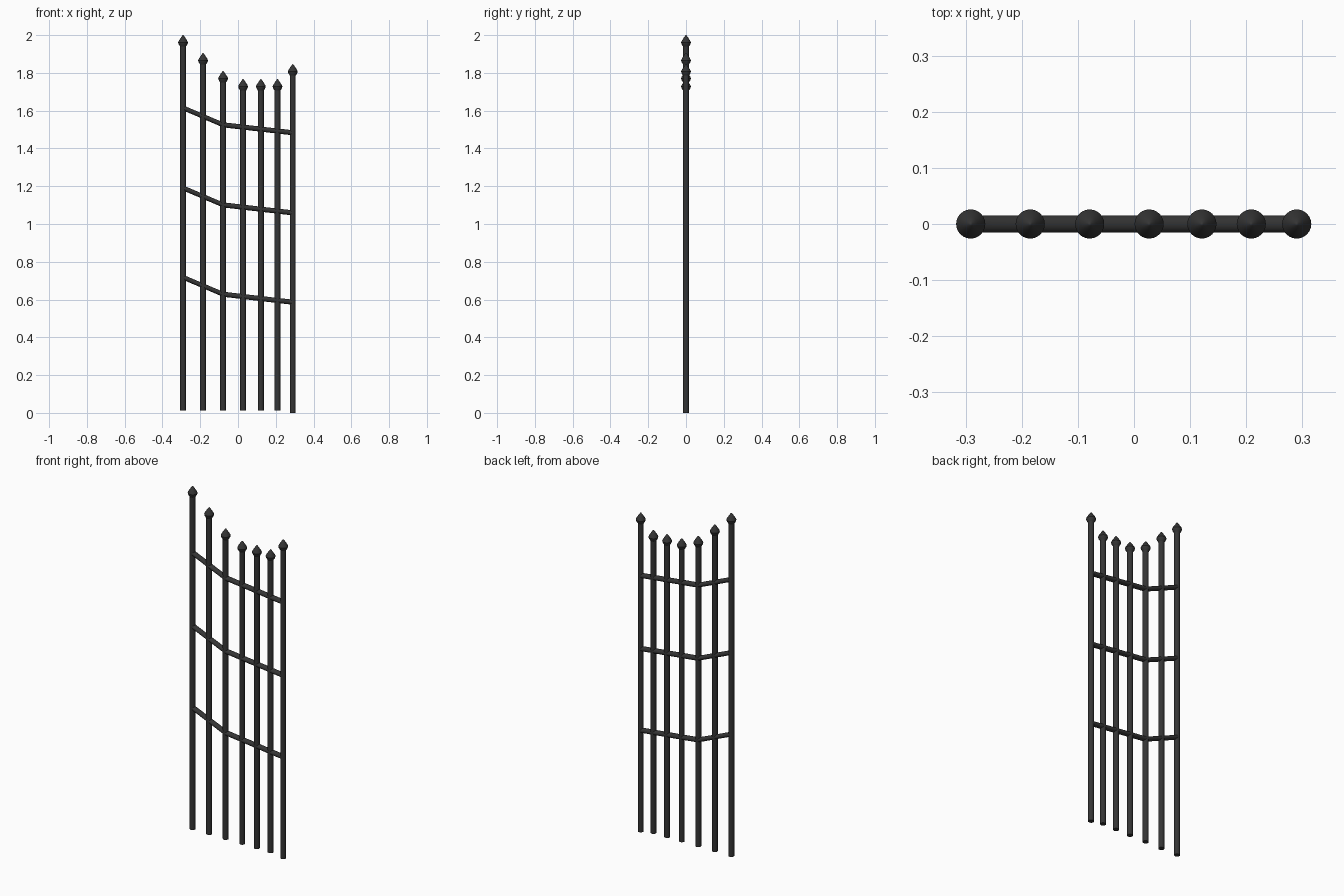
import bpy, bmesh, math

if "Cube" in bpy.data.objects:
    bpy.data.objects.remove(bpy.data.objects["Cube"])

SIDES = 24
iron = bpy.data.materials.new("dark_iron")
iron.diffuse_color = (0.035, 0.035, 0.035, 1)
iron.use_nodes = True
iron.node_tree.nodes["Principled BSDF"].inputs["Base Color"].default_value = iron.diffuse_color


def skin(name, rings):
    """Closed tube through equally sized rings of points."""
    bm = bmesh.new()
    loops = [[bm.verts.new(p) for p in ring] for ring in rings]
    for a, b in zip(loops, loops[1:]):
        for i in range(SIDES):
            j = (i + 1) % SIDES
            bm.faces.new((a[i], a[j], b[j], b[i]))
    bm.faces.new(loops[0])
    bm.faces.new(loops[-1])
    bmesh.ops.remove_doubles(bm, verts=bm.verts, dist=1e-6)
    bmesh.ops.recalc_face_normals(bm, faces=bm.faces)
    mesh = bpy.data.meshes.new(name)
    bm.to_mesh(mesh)
    bm.free()
    mesh.materials.append(iron)
    obj = bpy.data.objects.new(name, mesh)
    bpy.context.collection.objects.link(obj)
    bpy.context.view_layer.objects.active = obj
    obj.select_set(True)
    bpy.ops.object.shade_smooth_by_angle(angle=math.radians(30))
    obj.select_set(False)
    return obj


ANGLES = [2 * math.pi * i / SIDES for i in range(SIDES)]


def lathe(name, x, profile):
    return skin(name, [[(x + r * math.cos(t), r * math.sin(t), z) for t in ANGLES]
                       for r, z in profile])


# Upright bars with pointed finials: x, base, tip
bars = [(-0.291, 0.013, 2.0), (-0.185, 0.013, 1.905), (-0.079, 0.013, 1.81),
        (0.027, 0.013, 1.767), (0.121, 0.013, 1.767), (0.209, 0.013, 1.767),
        (0.290, 0.0, 1.846)]
for n, (x, base, tip) in enumerate(bars, 1):
    lathe(f"bar_{n}", x, [(0.0155, base), (0.0155, tip - 0.055)])
    lathe(f"finial_{n}", x, [(0.0155, tip - 0.061), (0.024, tip - 0.047),
                             (0.026, tip - 0.039), (0.023, tip - 0.031),
                             (0.012, tip - 0.014), (0.003, tip - 0.001),
                             (0.001, tip)])

# Three bent cross rails
path = [(-0.289, 0.0), (-0.079, -0.089), (0.290, -0.131)]
for name, top in (("upper_rail", 1.614), ("middle_rail", 1.19), ("lower_rail", 0.717)):
    skin(name, [[(x, 0.0155 * math.cos(t), top + dz + 0.0135 * math.sin(t)) for t in ANGLES]
                for x, dz in path])
